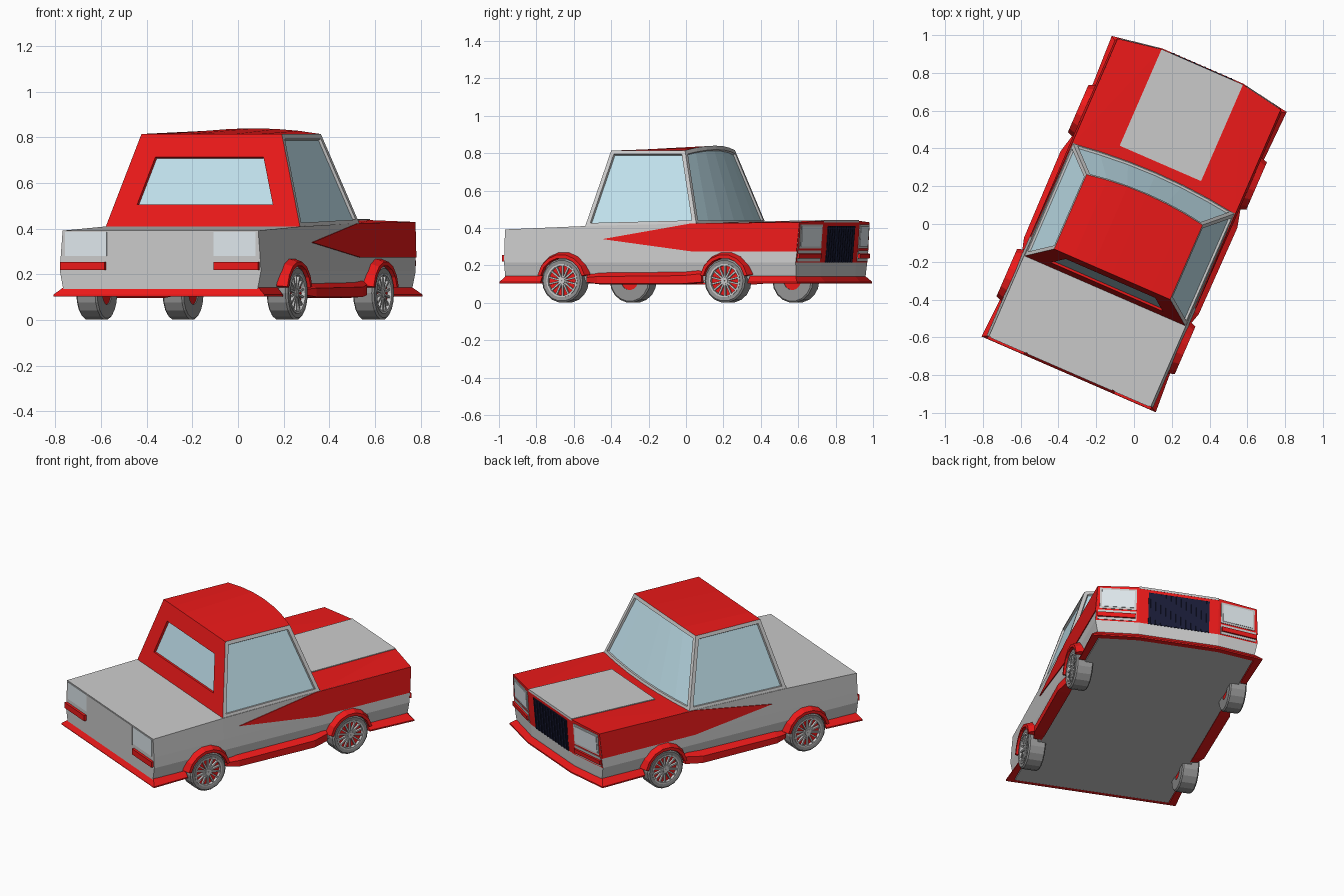
import bpy, bmesh, math
from mathutils import Vector, Matrix

if "Cube" in bpy.data.objects:
    bpy.data.objects.remove(bpy.data.objects["Cube"])

TURN = math.radians(-23.5)


def mat(name, rgb):
    m = bpy.data.materials.new(name)
    m.diffuse_color = (*rgb, 1)
    m.use_nodes = True
    m.node_tree.nodes["Principled BSDF"].inputs["Base Color"].default_value = m.diffuse_color
    return m


RED = mat("red_paint", (0.85, 0.01, 0.01))
SILVER = mat("silver_paint", (0.6, 0.6, 0.6))
GLASS = mat("window_glass", (0.55, 0.78, 0.87))
LAMP = mat("lamp_glass", (0.75, 0.82, 0.86))
BLACK = mat("grille_black", (0.01, 0.012, 0.04))
RUBBER = mat("tyre_rubber", (0.3, 0.3, 0.3))


def finish(name, bm, *mats):
    bmesh.ops.recalc_face_normals(bm, faces=bm.faces[:])
    me = bpy.data.meshes.new(name)
    bm.to_mesh(me)
    bm.free()
    for m in mats:
        me.materials.append(m)
    ob = bpy.data.objects.new(name, me)
    ob.rotation_euler.z = TURN
    bpy.context.collection.objects.link(ob)
    return ob


def make(name, verts, faces, m, mirror=False):
    for s in ((1, -1) if mirror else (1,)):
        bm = bmesh.new()
        vs = [bm.verts.new((s * v[0], v[1], v[2])) for v in verts]
        for f in faces:
            bm.faces.new([vs[i] for i in f])
        finish(name + ("" if not mirror else "_right" if s > 0 else "_left"), bm, m)


def panel(name, pts, t, m, mirror=False):
    """Flat plate standing proud of the body by t."""
    p = [Vector(q) for q in pts]
    n = (p[1] - p[0]).cross(p[2] - p[0]).normalized()
    mid = sum(p, Vector()) / len(p)
    if n.dot(mid - Vector((0, 0, 0.25))) < 0:
        n = -n
    k = len(p)
    verts = [q - n * 0.01 for q in p] + [q + n * t for q in p]
    faces = [range(k), range(k, 2 * k)] + [(i, (i + 1) % k, k + (i + 1) % k, k + i) for i in range(k)]
    make(name, verts, faces, m, mirror)


def loft(name, rings, m, closed_path=False, mirror=False):
    """Skin closed section rings along a path."""
    k, n = len(rings[0]), len(rings)
    verts = [v for r in rings for v in r]
    faces = [(a * k + i, a * k + (i + 1) % k, (a + 1) % n * k + (i + 1) % k, (a + 1) % n * k + i)
             for a in range(n if closed_path else n - 1) for i in range(k)]
    if not closed_path:
        faces += [range(k), range((n - 1) * k, n * k)]
    make(name, verts, faces, m, mirror)


# --- lower body: stacked outlines, bowed nose ---
rows = [(0.105, 0.455, 0.84), (0.15, 0.467, 0.845), (0.215, 0.48, 0.848), (0.28, 0.476, 0.855), (0.42, 0.467, 0.866)]
bm = bmesh.new()
R = []
for j, (z, w, vf) in enumerate(rows):
    half = [(w, -0.852), (w, -0.385), (w, 0.265), (w, vf), (0.235, vf + 0.041)]
    dz = [-0.028, -0.01, 0.005, 0.01, 0.018] if j == 4 else [0] * 5
    pts = [(x, y, z + d) for (x, y), d in zip(half, dz)]
    R.append([bm.verts.new(p) for p in pts + [(-x, y, h) for x, y, h in reversed(pts)]])
for j in range(4):
    for i in range(10):
        f = bm.faces.new((R[j][i], R[j][(i + 1) % 10], R[j + 1][(i + 1) % 10], R[j + 1][i]))
        f.material_index = int(i in (3, 4, 5) and j >= 2)
T = R[4]
bm.faces.new(R[0])
bm.faces.new((T[0], T[1], T[8], T[9]))
bm.faces.new((T[1], T[2], T[7], T[8]))
for quad in ((2, 3, 4), (2, 4, 5, 7), (7, 5, 6)):
    bm.faces.new([T[i] for i in quad]).material_index = 1
finish("body", bm, SILVER, RED)

# Bonnet stripe and side wedge
panel("bonnet_stripe", [(-0.235, 0.35, 0.428), (0.235, 0.35, 0.428), (0.235, 0.907, 0.438), (-0.235, 0.907, 0.438)],
      0.004, SILVER)
panel("side_wedge", [(0.474, -0.28, 0.34), (0.477, 0.235, 0.275), (0.477, 0.853, 0.275), (0.467, 0.866, 0.43),
                     (0.467, 0.235, 0.424)], 0.004, RED, True)

# --- cabin: bowed windscreen, inset windows ---
N = 6
bm = bmesh.new()
fb, ft, rt = [], [], []
for i in range(N + 1):
    t = 1 - 2 * i / N
    b = 1 - t * t
    fb.append(bm.verts.new((0.467 * t, 0.263 + 0.035 * b, 0.42)))
    ft.append(bm.verts.new((0.335 * t, 0.14 + 0.03 * b, 0.815 + 0.025 * b)))
    rt.append(bm.verts.new((0.335 * t, -0.29, 0.815)))
br, bl = bm.verts.new((0.465, -0.387, 0.405)), bm.verts.new((-0.465, -0.387, 0.405))
screen = [bm.faces.new((fb[i + 1], fb[i], ft[i], ft[i + 1])) for i in range(N)]
for i in range(N):
    bm.faces.new((ft[i], rt[i], rt[i + 1], ft[i + 1])).material_index = 1
right = bm.faces.new((fb[0], br, rt[0], ft[0]))
left = bm.faces.new((bl, fb[N], ft[N], rt[N]))
back = bm.faces.new([br, bl] + rt[::-1])
back.material_index = 1
bm.faces.new(fb + [bl, br])
bmesh.ops.recalc_face_normals(bm, faces=bm.faces[:])
bmesh.ops.inset_region(bm, faces=[back], thickness=0.1, use_even_offset=True)
for win, th in ((screen, 0.022), ([right], 0.022), ([left], 0.022), ([back], 0.004)):
    bmesh.ops.inset_region(bm, faces=win, thickness=th, use_even_offset=True)
    bmesh.ops.inset_region(bm, faces=win, thickness=0.003, depth=-0.012, use_even_offset=True)
    for f in win:
        f.material_index = 2
finish("cabin", bm, SILVER, RED, GLASS)


# --- nose details ---
def nose(u, z):
    a, b = next((a, b) for a, b in zip(rows, rows[1:]) if z <= b[0] or b is rows[-1])
    k = (z - a[0]) / (b[0] - a[0])
    w, vf = a[1] + k * (b[1] - a[1]), a[2] + k * (b[2] - a[2])
    return (u, vf + 0.041 * min(1, (w - abs(u)) / (w - 0.235)), z)


def nose_panel(name, u0, u1, z0, z1, t, m, mirror=False):
    panel(name, [nose(u0, z0), nose(u1, z0), nose(u1, z1), nose(u0, z1)], t, m, mirror)


nose_panel("headlight_surround", 0.25, 0.458, 0.29, 0.418, 0.003, SILVER, True)
nose_panel("headlight", 0.262, 0.446, 0.302, 0.407, 0.006, LAMP, True)
nose_panel("front_lamp_base", 0.25, 0.468, 0.222, 0.28, 0.003, SILVER, True)
nose_panel("front_bumper_bar", 0.255, 0.47, 0.237, 0.263, 0.014, RED, True)
nose_panel("grille", -0.18, 0.18, 0.215, 0.41, 0.003, BLACK)
for i in range(12):
    u = -0.165 + 0.03 * i
    nose_panel("grille_slat", u - 0.004, u + 0.004, 0.217, 0.408, 0.008, BLACK)


# --- tail details ---
def tail_panel(name, u0, u1, z0, z1, t, m, mirror=False):
    panel(name, [(u0, -0.852, z0), (u1, -0.852, z0), (u1, -0.852, z1), (u0, -0.852, z1)], t, m, mirror)


tail_panel("tail_light", 0.255, 0.455, 0.28, 0.385, 0.003, LAMP, True)
tail_panel("rear_bumper_bar", 0.26, 0.472, 0.22, 0.255, 0.015, RED, True)
tail_panel("boot_panel", -0.245, 0.245, 0.27, 0.388, 0.004, SILVER)


# --- flared skirts and sills ---
def skirt(name, path):
    """Path of (outer x, outer y, inner x, inner y)."""
    full = path + [(-a, b, -c, d) for a, b, c, d in reversed(path)]
    loft(name, [[(a, b, 0.104), (a, b, 0.112), (c, d, 0.148), (c, d, 0.104)] for a, b, c, d in full], RED)


skirt("front_skirt", [(0.495, 0.575, 0.46, 0.575), (0.505, 0.866, 0.46, 0.838), (0.235, 0.912, 0.235, 0.878)])
skirt("rear_skirt", [(0.49, -0.635, 0.46, -0.635), (0.503, -0.868, 0.46, -0.845)])
loft("sill", [[(0.44, y, z0), (o, y, z0 + 0.005), (o, y, z1 - 0.025), (0.46, y, z1)]
              for y, o, z0, z1 in ((-0.37, 0.485, 0.105, 0.16), (-0.3, 0.505, 0.097, 0.165),
                                   (0.2, 0.51, 0.097, 0.17), (0.3, 0.485, 0.105, 0.18))], RED, mirror=True)


# --- wheels and arches ---
def lathe(name, profile, y, m, seg=18):
    rings = [[(u, y + r * math.cos(a), 0.118 + r * math.sin(a)) for u, r in profile]
             for a in (2 * math.pi * i / seg for i in range(seg))]
    loft(name, rings, m, closed_path=True, mirror=True)


for end, y in (("front", 0.443), ("rear", -0.505)):
    lathe(end + "_tyre", [(0.405, 0.05), (0.405, 0.11), (0.412, 0.118), (0.497, 0.118), (0.505, 0.109),
                          (0.503, 0.09), (0.48, 0.087), (0.48, 0.05)], y, RUBBER)
    lathe(end + "_wheel_disc", [(0.41, 0.002), (0.41, 0.088), (0.487, 0.088), (0.487, 0.002)], y, RED)
    lathe(end + "_rim", [(0.485, 0.08), (0.485, 0.09), (0.506, 0.09), (0.506, 0.08)], y, SILVER)
    lathe(end + "_hub", [(0.485, 0.002), (0.485, 0.022), (0.503, 0.018), (0.503, 0.002)], y, SILVER, 12)
    for s, side in ((1, "right"), (-1, "left")):
        bm = bmesh.new()
        for i in range(14):
            M = (Matrix.Translation((s * 0.493, y, 0.118)) @ Matrix.Rotation(2 * math.pi * i / 14, 4, 'X')
                 @ Matrix.Translation((0, 0, 0.048)) @ Matrix.Diagonal((0.014, 0.009, 0.07, 1)))
            bmesh.ops.create_cube(bm, size=1, matrix=M)
        finish(f"{end}_spokes_{side}", bm, SILVER)
    arch = []
    for i in range(8):
        a = math.radians(12 + 156 * i / 7)
        c, q = math.cos(a), math.sin(a)
        arch.append([(u, y + r * c, 0.118 + r * q) for u, r in ((0.44, 0.12), (0.515, 0.122), (0.515, 0.14), (0.47, 0.156))])
    loft(end + "_arch", arch, RED, mirror=True)
